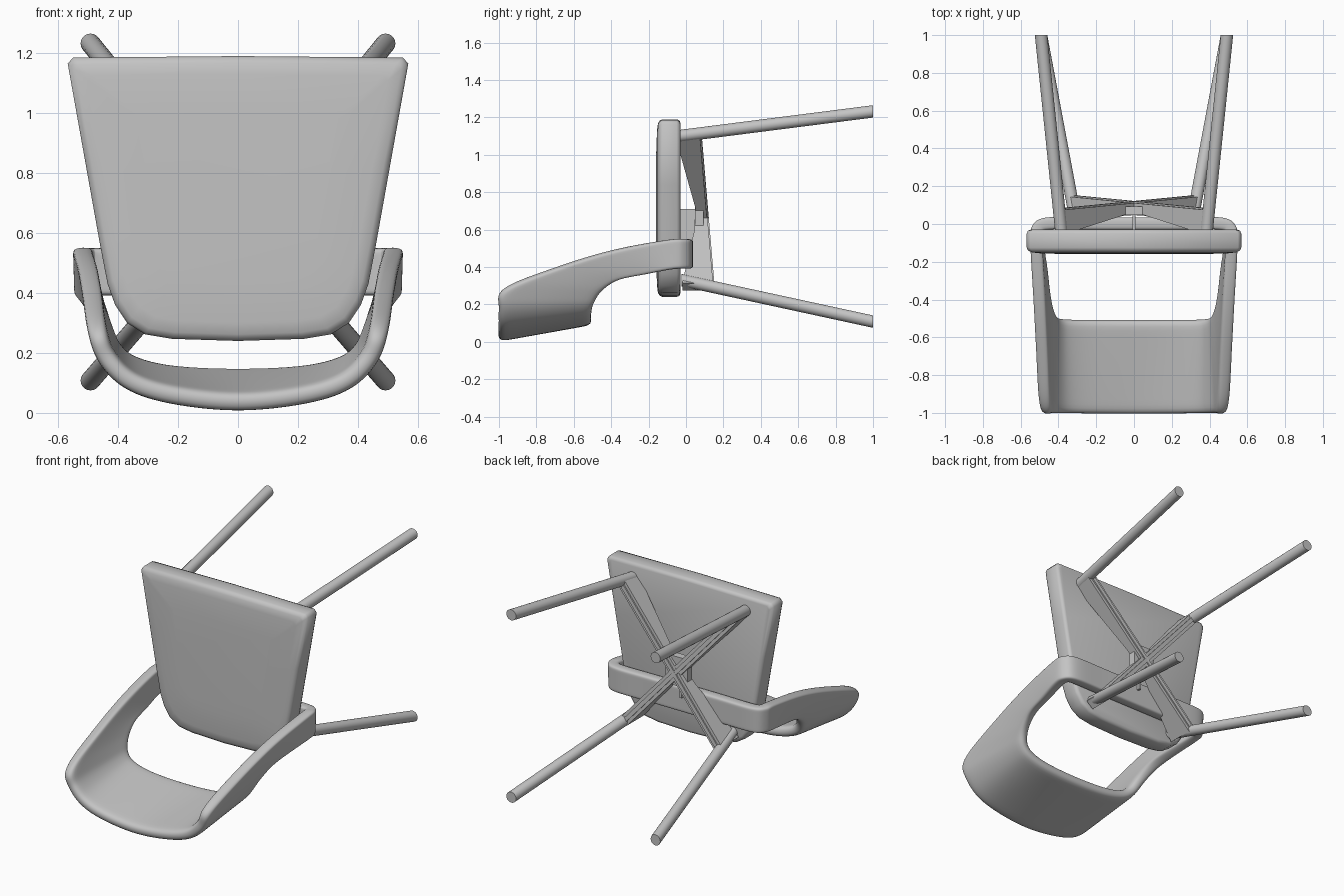
import bpy, bmesh, math
from mathutils import Vector

cube = bpy.data.objects.get("Cube")
if cube:
    bpy.data.objects.remove(cube)

grey = bpy.data.materials.new("plain_grey")
grey.use_nodes = True
tone = (0.55, 0.55, 0.55, 1)
grey.diffuse_color = tone
grey.node_tree.nodes["Principled BSDF"].inputs["Base Color"].default_value = tone


def finish(name, bm, angle=35, modifiers=(), fix=True):
    """Turn a bmesh into a shaded object with the shared material."""
    if fix:
        bmesh.ops.recalc_face_normals(bm, faces=bm.faces)
    mesh = bpy.data.meshes.new(name)
    bm.to_mesh(mesh)
    bm.free()
    mesh.materials.append(grey)
    obj = bpy.data.objects.new(name, mesh)
    bpy.context.collection.objects.link(obj)
    for kind, settings in modifiers:
        mod = obj.modifiers.new(kind.title(), kind)
        for key, value in settings.items():
            setattr(mod, key, value)
    bpy.ops.object.select_all(action='DESELECT')
    obj.select_set(True)
    bpy.context.view_layer.objects.active = obj
    bpy.ops.object.shade_smooth_by_angle(angle=math.radians(angle))
    return obj


def loft(bm, rings, caps=False, wrap=False):
    """Skin closed rings; wrap joins the last ring to the first."""
    rows = [[bm.verts.new(p) for p in ring] for ring in rings]
    n = len(rows[0])
    for a, b in zip(rows, rows[1:]):
        for i in range(n):
            j = (i + 1) % n
            bm.faces.new((a[i], a[j], b[j], b[i]))
    if caps:
        bm.faces.new(rows[0])
        bm.faces.new(rows[-1])


def smooth_path(points, steps=3):
    """Catmull-Rom interpolation through the points."""
    pts = [Vector(p) for p in points]
    mirror = Vector((-1, 1, 1))
    pts = [pts[1] * mirror] + pts + [pts[-2] * mirror]
    out = []
    for a, b, c, d in zip(pts, pts[1:], pts[2:], pts[3:]):
        for k in range(steps):
            t = k / steps
            out.append(0.5 * (2 * b + (c - a) * t + (2 * a - 5 * b + 4 * c - d) * t * t
                              + (3 * b - a - 3 * c + d) * t ** 3))
    return out + [pts[-2]]


# Seat cushion: tapered outline with rounded rear corners, slightly domed
half = [(0, 1.19), (0.55, 1.185), (0.568, 1.165), (0.51, 0.84), (0.46, 0.56),
        (0.435, 0.43), (0.41, 0.36), (0.37, 0.3), (0.31, 0.262), (0.22, 0.247), (0, 0.24)]
outline = half + [(-x, z) for x, z in half[-2:0:-1]]
levels = [(-0.03, 0.02), (-0.035, 0.006), (-0.05, 0), (-0.125, 0), (-0.14, 0.006),
          (-0.15, 0.022), (-0.155, 0.06), (-0.16, 0.2)]
bm = bmesh.new()
loft(bm, [[(x * (1 - d / 0.5), y, 0.715 + (z - 0.715) * (1 - d / 0.475))
           for x, z in outline] for y, d in levels], caps=True)
finish("seat_cushion", bm, 50)

# Backrest, arms and rear bar: one closed band between two edge curves
upper = smooth_path([(0, -1, 0), (0.23, -1, 0.025), (0.38, -1, 0.077), (0.47, -1, 0.17),
                     (0.505, -0.98, 0.275), (0.52, -0.7, 0.39), (0.535, -0.4, 0.485),
                     (0.55, -0.1, 0.545), (0.54, -0.01, 0.55), (0.47, 0.035, 0.55),
                     (0.25, 0.035, 0.55), (0, 0.035, 0.55)])
lower = smooth_path([(0, -0.5, 0.09), (0.23, -0.5, 0.1), (0.37, -0.5, 0.135), (0.44, -0.49, 0.19),
                     (0.475, -0.45, 0.26), (0.5, -0.36, 0.325), (0.52, -0.22, 0.355),
                     (0.545, -0.08, 0.385), (0.535, -0.01, 0.39), (0.47, 0.035, 0.39),
                     (0.25, 0.035, 0.39), (0, 0.035, 0.39)])
stations = [[a.lerp(b, t) for t in (0, 0.12, 0.5, 0.88, 1)] for a, b in zip(upper, lower)]
stations += [[p * Vector((-1, 1, 1)) for p in s] for s in stations[-2:0:-1]]
bm = bmesh.new()
rows = [[bm.verts.new(p) for p in s] for s in stations]
for a, b in zip(rows, rows[1:] + rows[:1]):
    for i in range(len(a) - 1):
        bm.faces.new((a[i], b[i], b[i + 1], a[i + 1]))
finish("backrest_band", bm, 60, [
    ('SOLIDIFY', dict(thickness=0.065, offset=1)),
    ('SUBSURF', dict(levels=2, render_levels=2))], fix=False)


def leg(name, top, foot, radius=0.033, sides=20):
    """Round leg with both ends cut square to the y axis."""
    circle = [(radius * math.cos(math.tau * k / sides), radius * math.sin(math.tau * k / sides))
              for k in range(sides)]
    bm = bmesh.new()
    loft(bm, [[(c[0] + u, c[1], c[2] + v) for u, v in circle] for c in (top, foot)], caps=True)
    finish(name, bm)


def brace(name, side, profile, width):
    """Flat profile (along, y) set on a diagonal and given a width."""
    start, end = Vector((-0.31 * side, 0, 0.31)), Vector((0.385 * side, 0, 1.1))
    across = (end - start).cross(Vector((0, 1, 0))).normalized() * width / 2
    bm = bmesh.new()
    loft(bm, [[start.lerp(end, t) + Vector((0, y, 0)) + across * s for t, y in profile]
              for s in (-1, 1)], caps=True)
    finish(name, bm, 20)


# Legs and crossed braces under the seat
brace_shape = [(-0.02, -0.02), (-0.02, 0.145), (1.01, 0.075), (1.01, -0.03),
               (0.9, -0.03), (0.54, 0.05), (0.34, 0.045)]
ridge_shape = [(-0.01, 0.13), (-0.01, 0.152), (1, 0.084), (1, 0.06)]
for side, word in ((1, "left"), (-1, "right")):
    leg("front_leg_" + word, (0.385 * side, -0.035, 1.1), (0.492 * side, 1, 1.232))
    leg("rear_leg_" + word, (0.3 * side, -0.025, 0.33), (0.492 * side, 1, 0.108))
    brace("brace_" + word, side, brace_shape, 0.06)
    brace("brace_ridge_" + word, side, ridge_shape, 0.024)


def block(name, centre, size):
    bm = bmesh.new()
    bmesh.ops.create_cube(bm, size=1)
    for v in bm.verts:
        v.co = Vector(centre) + v.co * Vector(size)
    finish(name, bm)


# Central joint plate and its thin support
block("joint_plate", (0, 0.07, 0.67), (0.15, 0.045, 0.18))
block("joint_support", (0, 0.01, 0.6), (0.014, 0.09, 0.22))
